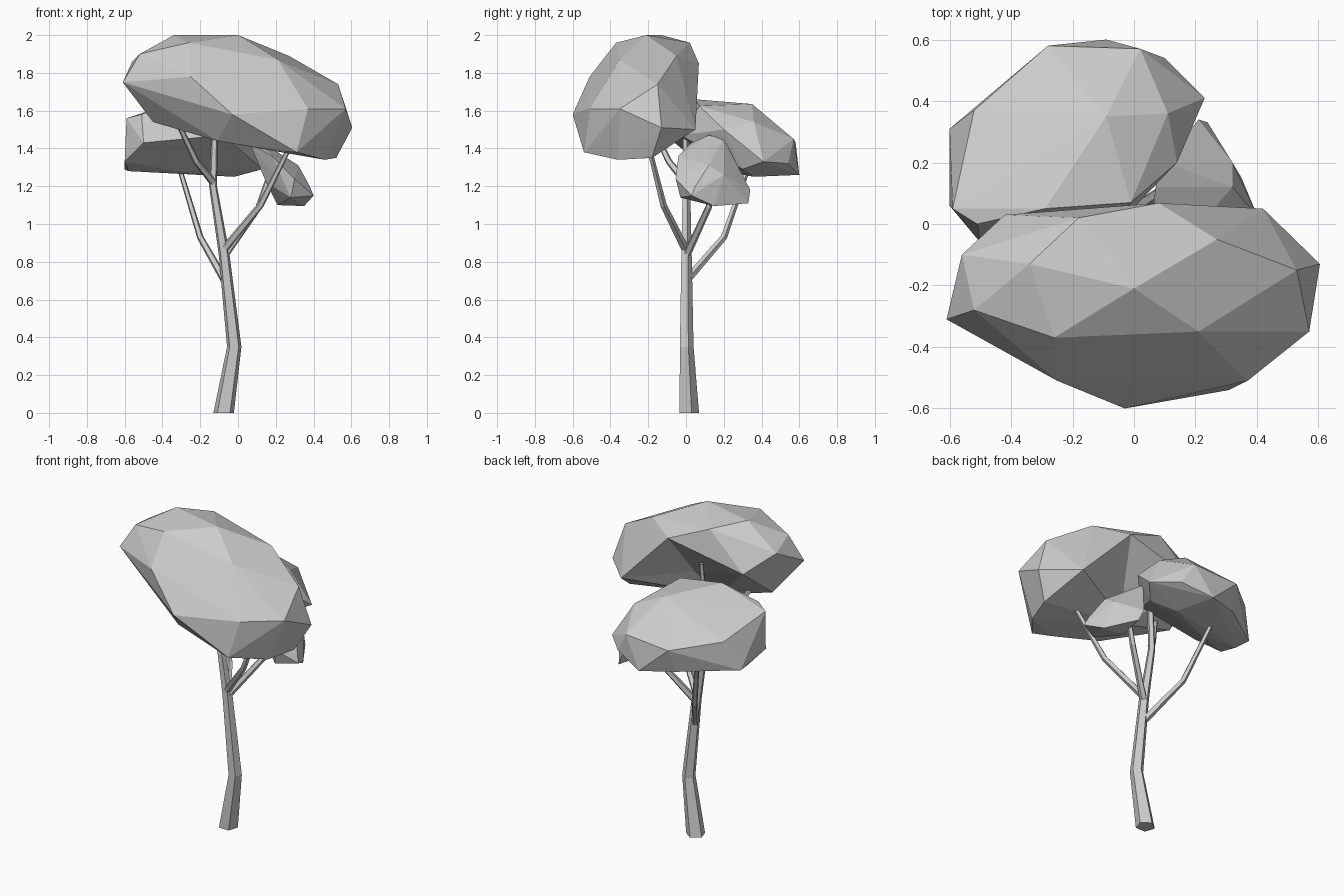
import bpy, bmesh, math
from mathutils import Vector


def finish(name, bm):
    bmesh.ops.recalc_face_normals(bm, faces=bm.faces)
    mesh = bpy.data.meshes.new(name)
    bm.to_mesh(mesh)
    bm.free()
    obj = bpy.data.objects.new(name, mesh)
    bpy.context.collection.objects.link(obj)


def limb(name, path, radii, sides=5, level=False):
    """Tapered faceted tube along a path; level keeps rings horizontal."""
    bm = bmesh.new()
    pts = [Vector(p) for p in path]
    rings = []
    for i, (p, r) in enumerate(zip(pts, radii)):
        d = pts[min(i + 1, len(pts) - 1)] - pts[max(i - 1, 0)]
        d = Vector((0, 0, 1)) if level else d.normalized()
        u = Vector((0, 1, 0)).cross(d).normalized()
        v = d.cross(u)
        rings.append([bm.verts.new(p + r * (math.cos(a) * u + math.sin(a) * v))
                      for a in (2 * math.pi * k / sides + math.pi / 2 for k in range(sides))])
    for a, b in zip(rings, rings[1:]):
        for k in range(sides):
            n = (k + 1) % sides
            bm.faces.new((a[k], a[n], b[n], b[k]))
    bm.faces.new(rings[0])
    bm.faces.new(rings[-1])
    finish(name, bm)


def crown(name, points, dent=None):
    """Faceted leaf mass wrapped around guide points, with an optional hollow."""
    bm = bmesh.new()
    for p in points:
        bm.verts.new(p)
    bmesh.ops.convex_hull(bm, input=bm.verts[:])
    loose = [v for v in bm.verts if not v.link_faces]
    bmesh.ops.delete(bm, geom=loose, context='VERTS')
    if dent:
        near, target = Vector(dent[0]), Vector(dent[1])
        edge = min(bm.edges, key=lambda e: ((e.verts[0].co + e.verts[1].co) / 2 - near).length)
        _, hollow = bmesh.utils.edge_split(edge, edge.verts[0], 0.5)
        faces = hollow.link_faces[:]
        for f in faces:
            # join the hollow point to the far corner of each neighbouring face
            far = next(v for v in f.verts if not any(hollow in e.verts for e in v.link_edges)
                       and v is not hollow)
            bmesh.utils.face_split(f, hollow, far)
        hollow.co = target
    finish(name, bm)


# Bent trunk
limb("trunk",
     [(-0.076, 0.012, 0), (-0.02, 0, 0.35), (-0.075, 0, 0.85), (-0.132, 0, 1.2), (-0.122, 0, 1.55),
      (-0.115, 0.01, 1.72)],
     [0.057, 0.04, 0.03, 0.022, 0.017, 0.012], level=True)

# Branches
for name, path in {
    "left_back_branch": [(-0.075, 0.01, 0.71), (-0.2, 0.2, 0.93), (-0.32, 0.34, 1.33)],
    "right_front_branch": [(-0.08, 0, 0.86), (0.12, -0.12, 1.1), (0.28, -0.2, 1.42)],
    "right_back_branch": [(-0.075, 0, 0.83), (0.11, 0.12, 1.09), (0.18, 0.15, 1.3)],
    "left_front_branch": [(-0.13, 0, 1.22), (-0.22, -0.09, 1.33), (-0.34, -0.21, 1.58)],
}.items():
    limb(name, path, [0.022, 0.018, 0.013])

# Large upper front crown, hollowed underneath at the back
crown("upper_crown", [
    (-0.34, -0.13, 2), (0, -0.21, 2), (-0.18, 0.02, 1.96), (0.27, -0.05, 1.89),
    (-0.26, -0.37, 1.96), (0.21, -0.35, 1.87), (0.53, -0.15, 1.74), (0.605, -0.13, 1.51),
    (0.57, -0.35, 1.61), (0.37, -0.51, 1.61), (0.31, -0.54, 1.38), (-0.03, -0.6, 1.58),
    (-0.25, -0.51, 1.78), (-0.52, -0.28, 1.9), (-0.61, -0.31, 1.75), (-0.56, -0.1, 1.86),
    (-0.42, 0.03, 1.74), (0.08, 0.068, 1.85), (0.42, 0.05, 1.5), (0.46, -0.36, 1.34),
    (0.52, -0.18, 1.35), (-0.45, -0.22, 1.54), (-0.11, -0.44, 1.44), (-0.1, -0.2, 1.44),
    (0.2, -0.5, 1.385)],
    dent=((0, 0.04, 1.62), (0.0, -0.09, 1.6)))

# Middle crown at the back left
crown("back_crown", [
    (-0.5, -0.06, 1.43), (-0.08, -0.03, 1.47), (-0.59, 0.05, 1.56), (-0.52, 0.37, 1.47),
    (-0.6, 0.31, 1.29), (-0.28, 0.58, 1.43), (-0.3, 0.52, 1.28), (-0.09, 0.6, 1.26),
    (0.02, 0.57, 1.45), (0.1, 0.54, 1.32), (0.23, 0.41, 1.33), (0.14, 0.2, 1.5),
    (-0.01, 0.07, 1.625), (-0.29, 0.05, 1.66), (-0.09, 0.35, 1.635), (0.11, 0.36, 1.54),
    (-0.33, 0.2, 1.28), (-0.02, 0.36, 1.25), (0.13, 0.3, 1.29), (-0.58, 0.22, 1.28),
    (-0.6, 0.06, 1.33), (-0.51, 0.0, 1.58)])

# Small low crown on the right
crown("small_crown", [
    (0.4, 0.03, 1.15), (0.38, 0.05, 1.2), (0.35, 0.15, 1.095), (0.24, 0.33, 1.11),
    (0.21, 0.34, 1.18), (0.28, -0.03, 1.14), (0.32, 0.12, 1.31), (0.32, 0.2, 1.26),
    (0.07, 0.12, 1.47), (0.1, 0.2, 1.45), (0.06, 0.03, 1.43), (0.18, -0.04, 1.36),
    (0.15, 0.05, 1.22), (0.21, 0.15, 1.1), (0.3, -0.055, 1.24)])
